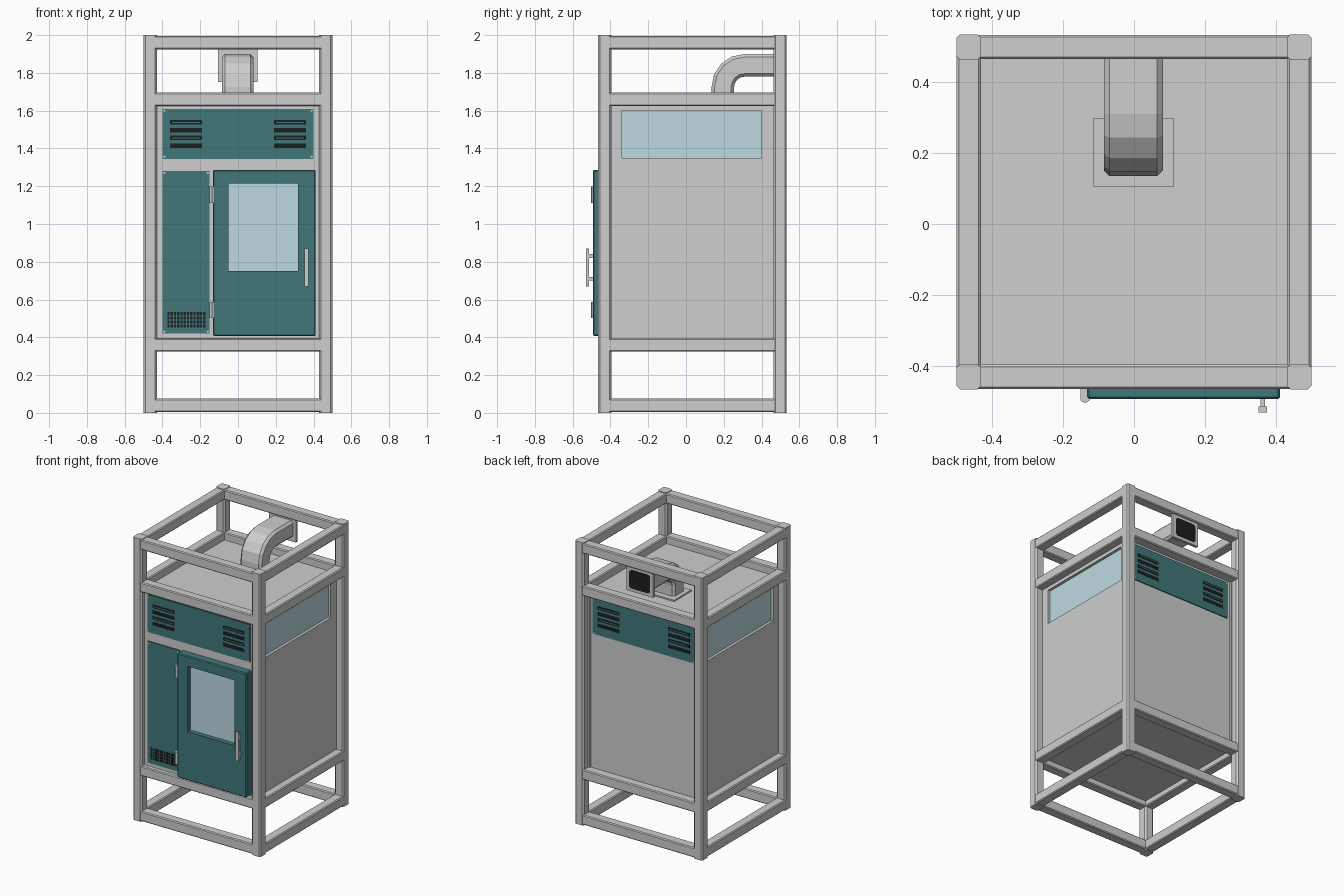
import bpy, bmesh, math
from mathutils import Vector

cube = bpy.data.objects.get("Cube")
if cube:
    bpy.data.objects.remove(cube, do_unlink=True)


def material(name, rgb):
    m = bpy.data.materials.new(name)
    m.use_nodes = True
    m.diffuse_color = (*rgb, 1)
    m.node_tree.nodes["Principled BSDF"].inputs["Base Color"].default_value = (*rgb, 1)
    return m


GREY = material("light grey steel", (0.61, 0.62, 0.615))
TEAL = material("teal paint", (0.053, 0.185, 0.195))
GLASS = material("pale blue glass", (0.51, 0.70, 0.76))
DARK = material("dark opening", (0.012, 0.014, 0.014))


def finish(bm, name, mat):
    bmesh.ops.recalc_face_normals(bm, faces=bm.faces)
    mesh = bpy.data.meshes.new(name)
    bm.to_mesh(mesh)
    bm.free()
    mesh.materials.append(mat)
    obj = bpy.data.objects.new(name, mesh)
    bpy.context.collection.objects.link(obj)
    return obj


def box(name, mat, x, y, z, bevel=0, axis=None):
    """Box from (min, max) ranges; bevels edges along one axis, or all of them."""
    bm = bmesh.new()
    bmesh.ops.create_cube(bm, size=1)
    for v in bm.verts:
        v.co = Vector([(r[0] + r[1]) / 2 + c * (r[1] - r[0]) for c, r in zip(v.co, (x, y, z))])
    if bevel:
        edges = [e for e in bm.edges if axis is None
                 or abs((e.verts[0].co - e.verts[1].co).normalized()[axis]) > 0.9]
        bmesh.ops.bevel(bm, geom=edges, offset=bevel, segments=1, affect='EDGES')
    return finish(bm, name, mat)


def cut(obj, x, y, z):
    """Cut a rectangular opening into a panel."""
    cutter = box("cutter", GREY, x, y, z)
    cutter.hide_render = True
    mod = obj.modifiers.new("opening", 'BOOLEAN')
    mod.operation, mod.solver, mod.object = 'DIFFERENCE', 'EXACT', cutter
    bpy.context.view_layer.objects.active = obj
    bpy.ops.object.modifier_apply(modifier=mod.name)
    bpy.data.objects.remove(cutter, do_unlink=True)


def rod(name, mat, centre, radius, length, axis, sides):
    bm = bmesh.new()
    bmesh.ops.create_cone(bm, cap_ends=True, segments=sides, radius1=radius,
                          radius2=radius, depth=length)
    turn = Vector((0, 0, 1)).rotation_difference(Vector(axis))
    for v in bm.verts:
        v.co = turn @ v.co + Vector(centre)
    return finish(bm, name, mat)


# Frame: four posts and four levels of chamfered rails
W = 0.07
X0, X1, Y0, Y1 = -0.5, 0.5, -0.465, 0.533
x_ends = {"right": (X0, X0 + W), "left": (X1 - W, X1)}
y_ends = {"front": (Y0, Y0 + W), "back": (Y1 - W, Y1)}
for sx, xr in x_ends.items():
    for sy, yr in y_ends.items():
        box(f"{sy}_{sx}_post", GREY, xr, yr, (0, 2), 0.01, 2)
for level, z in {"base": 0.04, "lower": 0.36, "upper": 1.66, "top": 1.96}.items():
    zr = (z - W / 2, z + W / 2)
    for sy, yr in y_ends.items():
        box(f"{level}_{sy}_rail", GREY, (X0 + W - 0.01, X1 - W + 0.01),
            (yr[0] + 0.001, yr[1] - 0.001), zr, 0.006, 0)
    for sx, xr in x_ends.items():
        box(f"{level}_{sx}_rail", GREY, (xr[0] + 0.001, xr[1] - 0.001),
            (Y0 + W - 0.01, Y1 - W + 0.01), zr, 0.006, 1)

# Cabinet shell, set back between the lower and upper rails
WALL_Z = (0.37, 1.64)
box("top_deck", GREY, (-0.45, 0.45), (-0.415, 0.485), (1.627, 1.642))
box("bottom_deck", GREY, (-0.45, 0.45), (-0.415, 0.485), (0.365, 0.38))
box("front_panel", GREY, (-0.44, 0.44), (-0.433, -0.417), WALL_Z)
box("back_panel", GREY, (-0.44, 0.44), (0.45, 0.465), WALL_Z)
for side, s in (("right", -1), ("left", 1)):
    def span(a, b):
        return tuple(sorted((s * a, s * b)))
    panel = box(f"{side}_side_panel", GREY, span(0.42, 0.446), (-0.41, 0.48), WALL_Z)
    cut(panel, span(0.4, 0.5), (-0.34, 0.4), (1.35, 1.6))
    box(f"{side}_side_window", GLASS, span(0.42, 0.427), (-0.35, 0.41), (1.34, 1.61))


# Ventilated teal panels with louvres and corner screws
def screws(label, xs, zs, y, s):
    for x in xs:
        for z in zs:
            rod(f"{label}_screw", GREY, (x, y, z), 0.006, 0.005, (0, s, 0), 8)


def vent_panel(label, y, s):
    def depth(a, b):
        return tuple(sorted((y + s * a, y + s * b)))
    box(f"{label}_vent_panel", TEAL, (-0.4, 0.4), depth(-0.002, 0.007), (1.345, 1.61))
    for side in (-1, 1):
        xr = sorted((side * 0.19, side * 0.36))
        for i in range(4):
            z = 1.538 - i * 0.041
            box(f"{label}_louvre_slot", DARK, xr, depth(0.002, 0.0085), (z - 0.012, z + 0.012))
            if i % 2 == 0:
                box(f"{label}_louvre_lip", TEAL, (xr[0] + 0.01, xr[1] - 0.01),
                    depth(0.002, 0.01), (z - 0.003, z + 0.003))
    screws(label, (-0.39, 0.39), (1.356, 1.599), y + s * 0.008, s)


vent_panel("front", -0.433, -1)
vent_panel("back", 0.465, 1)

# Narrow front panel with a perforated grille
box("front_narrow_panel", TEAL, (-0.4, -0.15), (-0.44, -0.431), (0.42, 1.28))
screws("narrow_panel", (-0.39, -0.16), (0.43, 1.27), -0.441, -1)
COLS, ROWS = 12, 4
for c in range(COLS):
    for r in range(ROWS):
        x, z = -0.368 + c * 0.0172, 0.46 + r * 0.0215
        box("grille_hole", DARK, (x - 0.0065, x + 0.0065), (-0.4415, -0.435),
            (z - 0.0085, z + 0.0085))

# Door with recessed window, hinges and handle
door = box("door", TEAL, (-0.132, 0.411), (-0.493, -0.43), (0.407, 1.287), 0.006)
cut(door, (-0.05, 0.318), (-0.52, -0.457), (0.752, 1.215))
box("door_window", GLASS, (-0.05, 0.318), (-0.46, -0.452), (0.752, 1.215))
for z in (0.545, 1.155):
    rod("hinge", GREY, (-0.138, -0.49, z), 0.014, 0.085, (0, 0, 1), 6)
    box("hinge_leaf", GREY, (-0.15, -0.13), (-0.485, -0.43), (z - 0.04, z + 0.04))
box("handle_grip", GREY, (0.351, 0.374), (-0.53, -0.514), (0.67, 0.87))
for z in (0.71, 0.83):
    box("handle_standoff", GREY, (0.356, 0.369), (-0.516, -0.485), (z - 0.01, z + 0.01))

# Exhaust duct: chamfered rectangle swept through a quarter bend
HALF_W, HALF_T, CH = 0.083, 0.06, 0.016
section = [(sx * a, sy * b) for sx, sy, pts in (
    (1, 1, ((HALF_W, HALF_T - CH), (HALF_W - CH, HALF_T))),
    (-1, 1, ((HALF_W - CH, HALF_T), (HALF_W, HALF_T - CH))),
    (-1, -1, ((HALF_W, HALF_T - CH), (HALF_W - CH, HALF_T))),
    (1, -1, ((HALF_W - CH, HALF_T), (HALF_W, HALF_T - CH)))) for a, b in pts]
BEND_Y, BEND_Z, RADIUS, STEPS = 0.31, 1.725, 0.115, 4
stations = [(0, 0, -0.09)]
stations += [(math.pi / 2 * i / STEPS, 0, 0) for i in range(STEPS + 1)]
stations += [(math.pi / 2, 0.195, 0)]
bm = bmesh.new()
rings = []
for angle, dy, dz in stations:
    ring = []
    for u, v in section:
        r = RADIUS + v
        ring.append(bm.verts.new((u - 0.002, BEND_Y - r * math.cos(angle) + dy,
                                  BEND_Z + r * math.sin(angle) + dz)))
    rings.append(ring)
for a, b in zip(rings, rings[1:]):
    for i in range(len(section)):
        j = (i + 1) % len(section)
        bm.faces.new((a[i], a[j], b[j], b[i]))
bm.faces.new(rings[0])
bm.faces.new(rings[-1])
finish(bm, "exhaust_duct", GREY)
box("duct_base_flange", GREY, (-0.115, 0.112), (0.105, 0.297), (1.64, 1.652))
box("duct_outlet_flange", GREY, (-0.107, 0.103), (0.5, 0.52), (1.752, 1.924))
box("duct_outlet_grille", DARK, (-0.084, 0.08), (0.515, 0.523), (1.774, 1.904), 0.014, 1)
